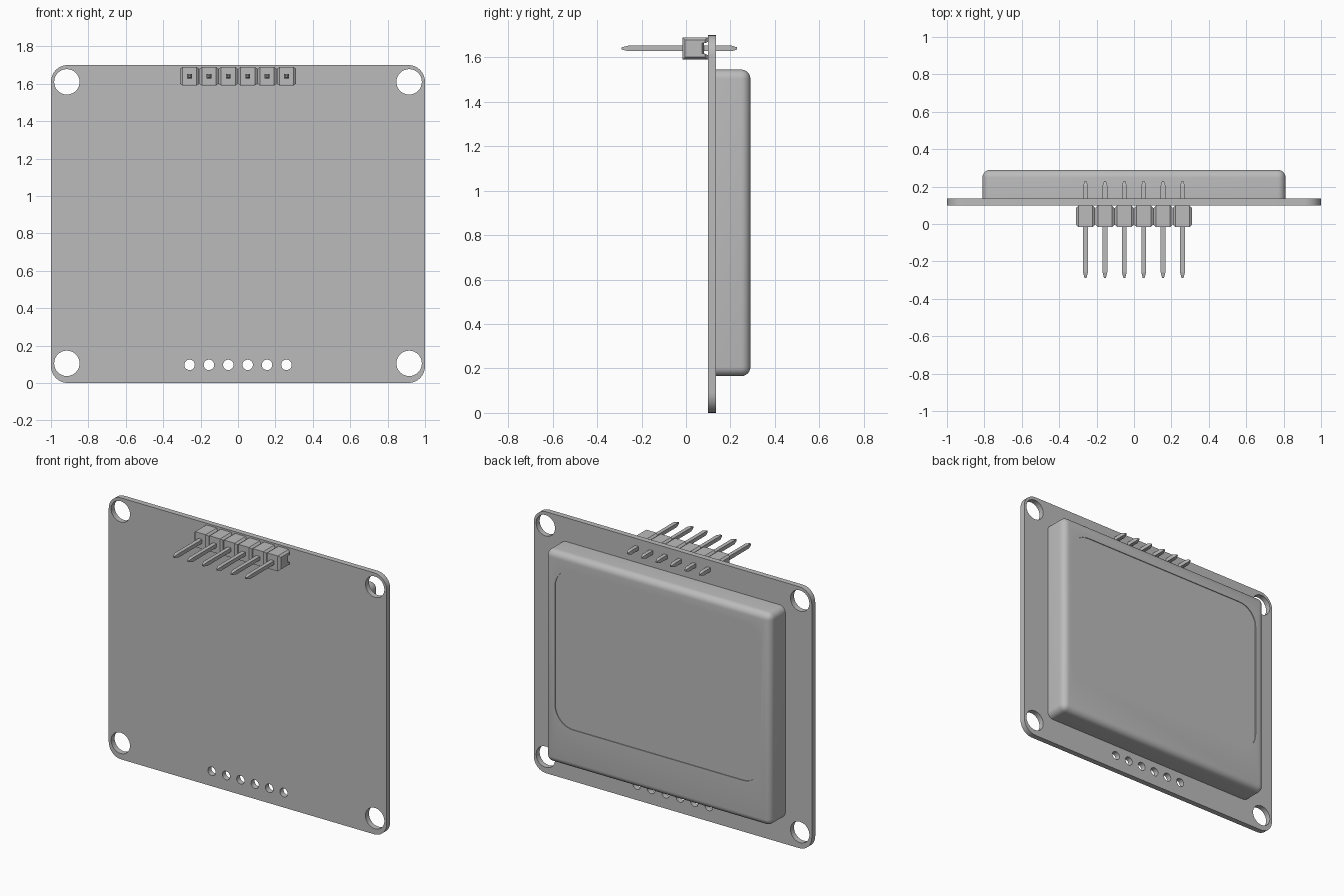
import bpy, bmesh, math
from mathutils import Vector

cube = bpy.data.objects.get("Cube")
if cube:
    bpy.data.objects.remove(cube, do_unlink=True)

grey = bpy.data.materials.new("plain_grey")
grey.use_nodes = True
GREY = (0.5, 0.5, 0.5, 1)
grey.diffuse_color = GREY
grey.node_tree.nodes["Principled BSDF"].inputs["Base Color"].default_value = GREY


def link(name, mesh):
    obj = bpy.data.objects.new(name, mesh)
    bpy.context.collection.objects.link(obj)
    mesh.materials.clear()
    mesh.materials.append(grey)
    return obj


def select(obj):
    bpy.ops.object.select_all(action='DESELECT')
    bpy.context.view_layer.objects.active = obj
    obj.select_set(True)


def smooth(obj, angle=35):
    select(obj)
    bpy.ops.object.shade_smooth_by_angle(angle=math.radians(angle))


def circle(x, z, r, n=32):
    return [(x + r * math.cos(2 * math.pi * i / n), z + r * math.sin(2 * math.pi * i / n))
            for i in range(n)]


def rounded_rect(x0, x1, z0, z1, r, n=8):
    pts = []
    corners = [(x1 - r, z1 - r), (x0 + r, z1 - r), (x0 + r, z0 + r), (x1 - r, z0 + r)]
    for k, (cx, cz) in enumerate(corners):
        for i in range(n + 1):
            a = math.pi / 2 * (k + i / n)
            pts.append((cx + r * math.cos(a), cz + r * math.sin(a)))
    return pts


def plate(name, loops, y0, y1):
    """Flat plate in the xz plane; loops after the first are holes."""
    cu = bpy.data.curves.new(name, 'CURVE')
    cu.dimensions = '2D'
    cu.fill_mode = 'BOTH'
    cu.extrude = (y1 - y0) / 2
    for loop in loops:
        sp = cu.splines.new('POLY')
        sp.points.add(len(loop) - 1)
        for p, (x, z) in zip(sp.points, loop):
            p.co = (x, z, 0, 1)
        sp.use_cyclic_u = True
    tmp = bpy.data.objects.new(name + "_outline", cu)
    bpy.context.collection.objects.link(tmp)
    mesh = bpy.data.meshes.new_from_object(
        tmp.evaluated_get(bpy.context.evaluated_depsgraph_get()))
    bpy.data.objects.remove(tmp, do_unlink=True)
    bm = bmesh.new()
    bm.from_mesh(mesh)
    for v in bm.verts:
        v.co = Vector((v.co.x, (y0 + y1) / 2 - v.co.z, v.co.y))
    bmesh.ops.remove_doubles(bm, verts=bm.verts, dist=1e-5)
    bmesh.ops.recalc_face_normals(bm, faces=bm.faces)
    bm.to_mesh(mesh)
    bm.free()
    return link(name, mesh)


def loft(name, rings):
    """Skin a list of equal-length point rings and cap both ends."""
    bm = bmesh.new()
    vs = [[bm.verts.new(p) for p in ring] for ring in rings]
    n = len(rings[0])
    for a, b in zip(vs, vs[1:]):
        for i in range(n):
            j = (i + 1) % n
            bm.faces.new((a[i], a[j], b[j], b[i]))
    bm.faces.new(vs[0])
    bm.faces.new(vs[-1])
    bmesh.ops.recalc_face_normals(bm, faces=bm.faces)
    mesh = bpy.data.meshes.new(name)
    bm.to_mesh(mesh)
    bm.free()
    return link(name, mesh)


HEADER_X = [(i - 2.5) * 0.1036 for i in range(6)]
PIN_Z = 1.64

# Circuit board with corner mounting holes and a row of solder holes
loops = [rounded_rect(-1, 1, 0, 1.7, 0.09)]
loops += [circle(sx * 0.915, z, 0.068) for sx in (-1, 1) for z in (0.105, 1.61)]
loops += [circle(x, 0.097, 0.028, 20) for x in HEADER_X]
smooth(plate("circuit_board", loops, 0.10, 0.136))

# Display block, rounded everywhere except where it meets the board
bm = bmesh.new()
bmesh.ops.create_cube(bm, size=1)
for v in bm.verts:
    v.co = Vector((v.co.x * 1.62, 0.2125 + v.co.y * 0.155, 0.855 + v.co.z * 1.38))
edges = [e for e in bm.edges if max(v.co.y for v in e.verts) > 0.2]
bmesh.ops.bevel(bm, geom=edges, offset=0.042, segments=6, profile=0.5, affect='EDGES')
bmesh.ops.recalc_face_normals(bm, faces=bm.faces)
mesh = bpy.data.meshes.new("display_block")
bm.to_mesh(mesh)
bm.free()
display = link("display_block", mesh)

# Shallow screen recess in the back of the display
cutter = plate("screen_cutter", [rounded_rect(-0.74, 0.74, 0.42, 1.45, 0.13)], 0.285, 0.33)
cutter.hide_render = True
cut = display.modifiers.new("screen_recess", 'BOOLEAN')
cut.operation = 'DIFFERENCE'
cut.solver = 'EXACT'
cut.object = cutter
select(display)
bpy.ops.object.modifier_apply(modifier=cut.name)
bpy.data.objects.remove(cutter, do_unlink=True)
smooth(display)

# Pin header: chamfered housings with a channel facing the board, and tapered pins
half, foot, notch = 0.05, 0.098, 0.03
profile = [(-0.016, -half), (foot, -half), (foot, -notch), (0.08, -notch),
           (0.08, notch), (foot, notch), (foot, half), (-0.016, half)]


def housing_ring(x, scale):
    mid = 0.04
    return [(x, mid + (y - mid) * scale, PIN_Z + z * scale) for y, z in profile]


def pin_ring(x, y, h):
    return [(x + sx * h, y, PIN_Z + sz * h) for sx, sz in ((-1, -1), (1, -1), (1, 1), (-1, 1))]


for i, x in enumerate(HEADER_X, 1):
    loft(f"header_housing_{i}", [housing_ring(x + dx, s) for dx, s in
                                 ((-0.0515, 0.78), (-0.038, 1), (0.038, 1), (0.0515, 0.78))])
    loft(f"header_pin_{i}", [pin_ring(x, y, h) for y, h in
                             ((-0.29, 0.005), (-0.26, 0.0125), (0.205, 0.0125), (0.23, 0.005))])
